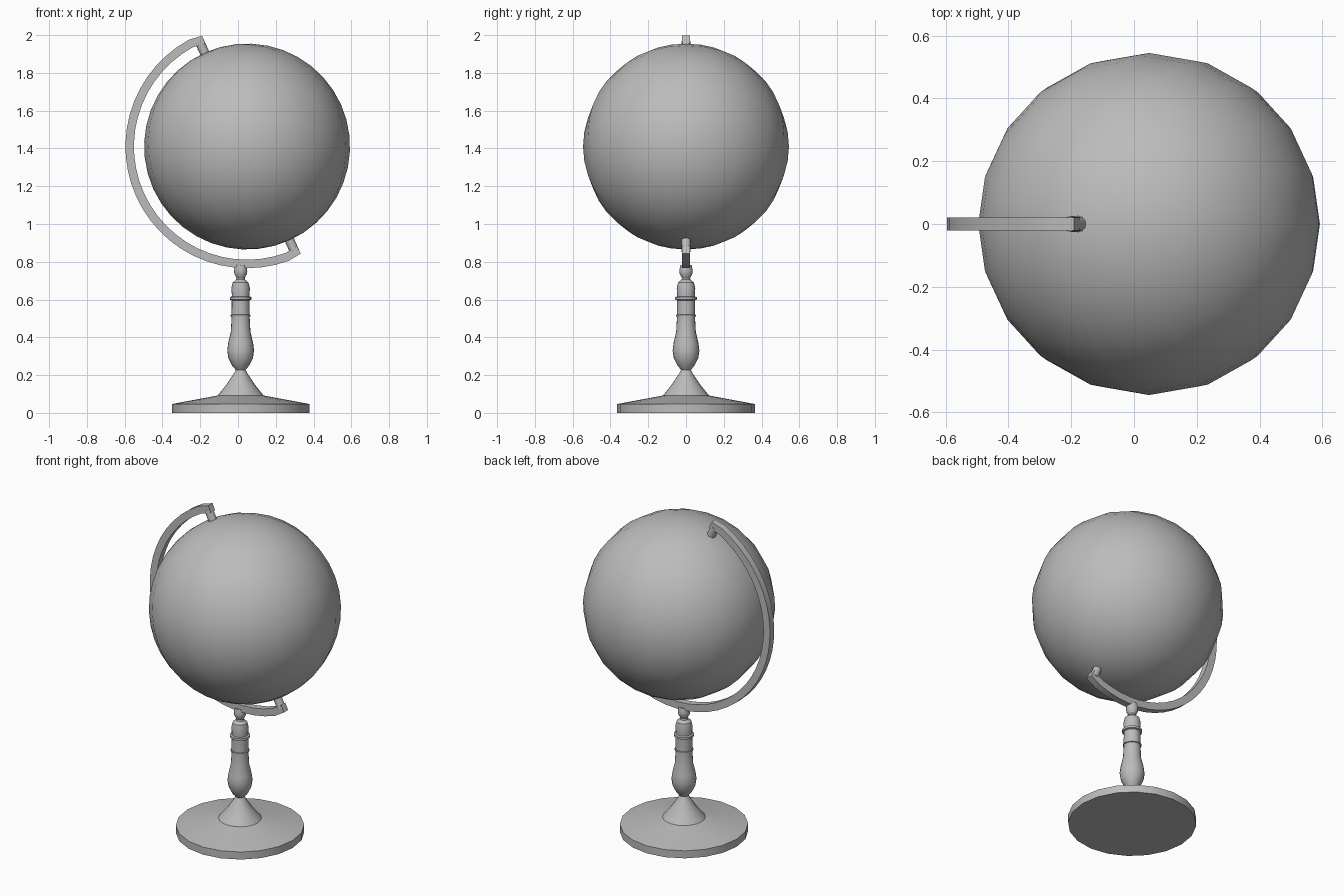
import bpy, bmesh
from math import sin, cos, pi, radians
from mathutils import Vector, Matrix

cube = bpy.data.objects.get("Cube")
if cube:
    bpy.data.objects.remove(cube, do_unlink=True)

GREY = (0.5, 0.5, 0.5, 1)
grey = bpy.data.materials.new("plain grey")
grey.use_nodes = True
grey.diffuse_color = GREY
grey.node_tree.nodes["Principled BSDF"].inputs["Base Color"].default_value = GREY

CENTRE = Vector((0.048, 0, 1.41))
TILT = radians(24.4)
TILT_MATRIX = Matrix.Translation(CENTRE) @ Matrix.Rotation(-TILT, 4, 'Y')
SIDES = 20


def finish(bm, name, angle=35):
    """Turn a bmesh into a shaded grey object."""
    bmesh.ops.recalc_face_normals(bm, faces=bm.faces)
    mesh = bpy.data.meshes.new(name)
    bm.to_mesh(mesh)
    bm.free()
    mesh.materials.append(grey)
    obj = bpy.data.objects.new(name, mesh)
    bpy.context.collection.objects.link(obj)
    bpy.ops.object.select_all(action='DESELECT')
    obj.select_set(True)
    bpy.context.view_layer.objects.active = obj
    bpy.ops.object.shade_smooth_by_angle(angle=radians(angle))
    return obj


def skin(bm, rings):
    """Bridge successive closed rings and cap both ends."""
    loops = [[bm.verts.new(p) for p in ring] for ring in rings]
    n = len(loops[0])
    for a, b in zip(loops, loops[1:]):
        for i in range(n):
            j = (i + 1) % n
            bm.faces.new((a[i], a[j], b[j], b[i]))
    bm.faces.new(loops[0])
    bm.faces.new(loops[-1])


def lathe(name, profile, x):
    bm = bmesh.new()
    skin(bm, [[(x + r * cos(2 * pi * i / SIDES), r * sin(2 * pi * i / SIDES), z)
               for i in range(SIDES)] for r, z in profile])
    return finish(bm, name)


# Globe ball, leaning on its axis
bm = bmesh.new()
bmesh.ops.create_uvsphere(bm, u_segments=SIDES, v_segments=SIDES, radius=0.545,
                          matrix=TILT_MATRIX)
finish(bm, "globe_ball")

# Axis pins between the ball and the arm
for name, side in (("top_pin", 1), ("bottom_pin", -1)):
    bm = bmesh.new()
    bmesh.ops.create_cone(bm, cap_ends=True, segments=12, radius1=0.025, radius2=0.025,
                          depth=0.08,
                          matrix=TILT_MATRIX @ Matrix.Translation((0, 0, side * 0.57)))
    finish(bm, name)

# Curved arm, reaching slightly past the axis at both ends
bm = bmesh.new()
STEPS = 28
start, end = TILT - radians(2.3), TILT + pi + radians(2.3)
rings = []
for k in range(STEPS + 1):
    a = start + (end - start) * k / STEPS
    drop = 0.010 if k in (0, STEPS) else 0
    out = Vector((-sin(a), 0, cos(a)))
    rings.append([CENTRE + out * (r - drop) + Vector((0, y, 0))
                  for r, y in ((0.599, -0.021), (0.644, -0.021),
                               (0.644, 0.021), (0.599, 0.021))])
skin(bm, rings)
finish(bm, "curved_arm")

# Turned stand: foot, cone, bulb, shaft, collar and top knob
lathe("stand", [
    (0.364, 0), (0.364, 0.047), (0.24, 0.07), (0.122, 0.092),
    (0.075, 0.15), (0.035, 0.21), (0.026, 0.228), (0.045, 0.25),
    (0.065, 0.29), (0.071, 0.33), (0.066, 0.37), (0.052, 0.43),
    (0.048, 0.5), (0.047, 0.63), (0.049, 0.66), (0.042, 0.69),
    (0.024, 0.705), (0.022, 0.715), (0.033, 0.735), (0.035, 0.75),
    (0.033, 0.765), (0.03, 0.782)], 0.014)

# Raised rings on the shaft
for name, r, z, h in (("lower_ring", 0.053, 0.515, 0.006),
                      ("collar_ring", 0.057, 0.606, 0.011)):
    lathe(name, [(0.045, z - h), (r, z - h * 0.6), (r, z + h * 0.6), (0.045, z + h)], 0.014)
